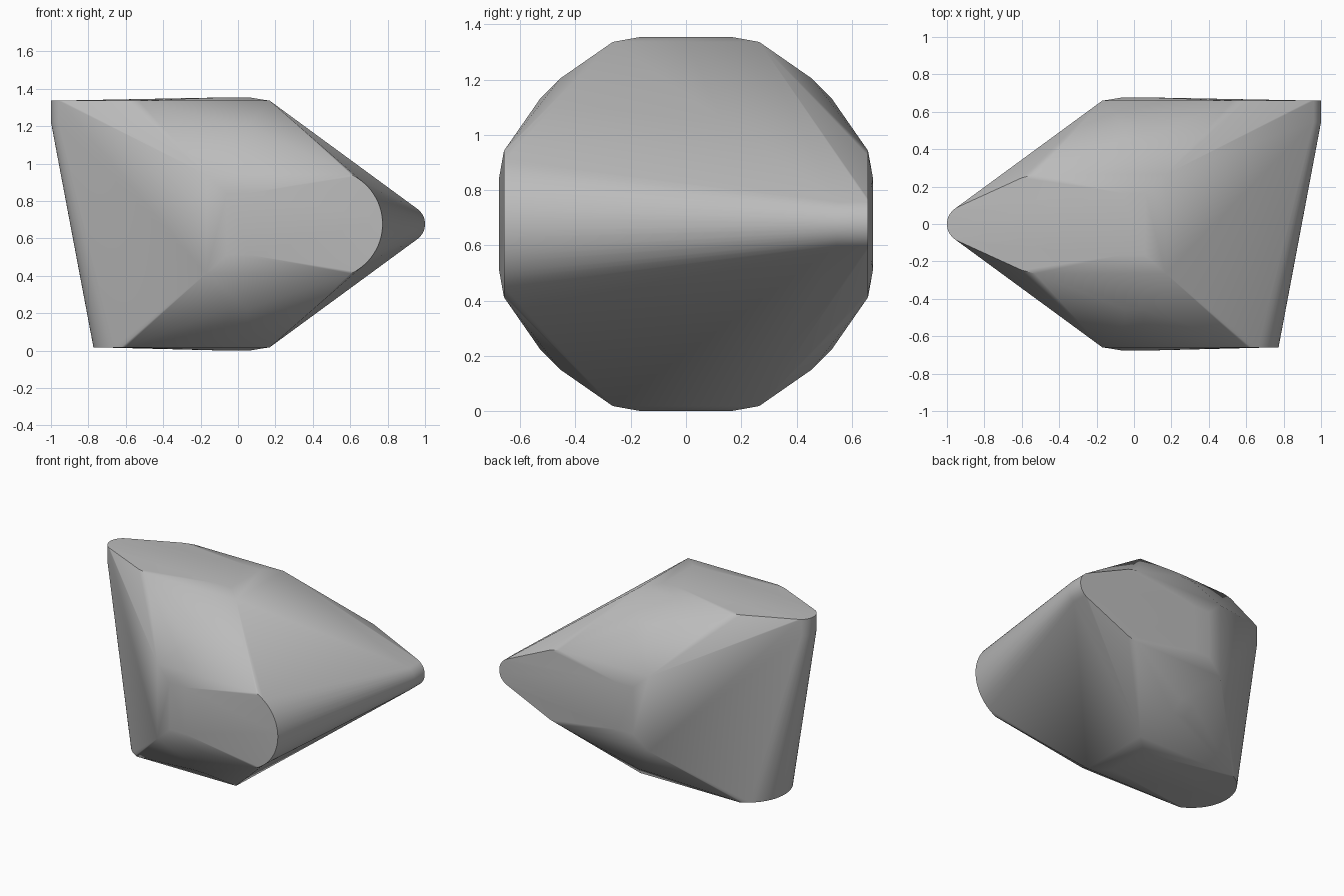
import bpy
import bmesh
import math
from mathutils import Vector

cube = bpy.data.objects.get("Cube")
if cube:
    bpy.data.objects.remove(cube, do_unlink=True)

HALF = 0.677      # half height of the stone
RIM = 0.659       # distance of each cap rim from the long axis
WIDTH = 0.265     # half width of a cap


def arc(centre, radius, half_angle, steps):
    """Points of an arc bulging towards +u, as (u, v)."""
    return [(centre + radius * math.cos(a), radius * math.sin(a))
            for a in (half_angle * (2 * i / steps - 1) for i in range(steps + 1))]


def cap(long_dir, out_dir, pointed):
    """One of the four caps: square back edge, rounded or pointed front, slight dome."""
    u_axis = Vector((long_dir, 0, 0))
    out = Vector(out_dir)
    side = u_axis.cross(out)

    def place(u, v, d):
        return u_axis * u + side * v + out * d + Vector((0, 0, HALF))

    pts = [place(-0.17, s * WIDTH, RIM) for s in (-1, 1)]
    pts += [place(u, s * 0.165, HALF) for u in (-0.06, 0.06) for s in (-1, 1)]
    if pointed:
        tip = arc(0.9, 0.1, math.radians(66), 20)
        pts += [place(u, v, d) for u, v in tip for d in (RIM, 0.545)]
        pts += [place(u, s * v, RIM) for u, v in ((0.53, WIDTH), (0.6, 0.247)) for s in (-1, 1)]
    else:
        radius = 0.292
        end = arc(0.773 - radius, radius, math.asin(WIDTH / radius), 28)
        pts += [place(u, v, RIM) for u, v in end]
    return pts


# Four caps: front and back reach to the left, top and bottom to the right
points = cap(1, (0, -1, 0), False) + cap(1, (0, 1, 0), True)
points += cap(-1, (0, 0, -1), False) + cap(-1, (0, 0, 1), True)

# Small bevelled patches on the four diagonals
for sy in (-1, 1):
    for sz in (-1, 1):
        for x in (-0.05, 0.05):
            for a, b in ((0.455, 0.527), (0.527, 0.455)):
                points.append(Vector((x, sy * a, HALF + sz * b)))

# Wrap everything in one convex skin
bm = bmesh.new()
for p in points:
    bm.verts.new(p)
hull = bmesh.ops.convex_hull(bm, input=bm.verts)
loose = {g for g in hull["geom_interior"] + hull["geom_unused"] if isinstance(g, bmesh.types.BMVert)}
bmesh.ops.delete(bm, geom=list(loose), context="VERTS")
bmesh.ops.dissolve_limit(bm, angle_limit=math.radians(0.1), verts=bm.verts, edges=bm.edges)
bmesh.ops.recalc_face_normals(bm, faces=bm.faces)
mesh = bpy.data.meshes.new("faceted_stone")
bm.to_mesh(mesh)
bm.free()

stone = bpy.data.objects.new("faceted_stone", mesh)
bpy.context.collection.objects.link(stone)

# Plain grey
grey = bpy.data.materials.new("stone_grey")
grey.use_nodes = True
colour = (0.5, 0.5, 0.5, 1)
grey.diffuse_color = colour
grey.node_tree.nodes["Principled BSDF"].inputs["Base Color"].default_value = colour
mesh.materials.append(grey)

bpy.ops.object.select_all(action="DESELECT")
stone.select_set(True)
bpy.context.view_layer.objects.active = stone
bpy.ops.object.shade_smooth_by_angle(angle=math.radians(25))
